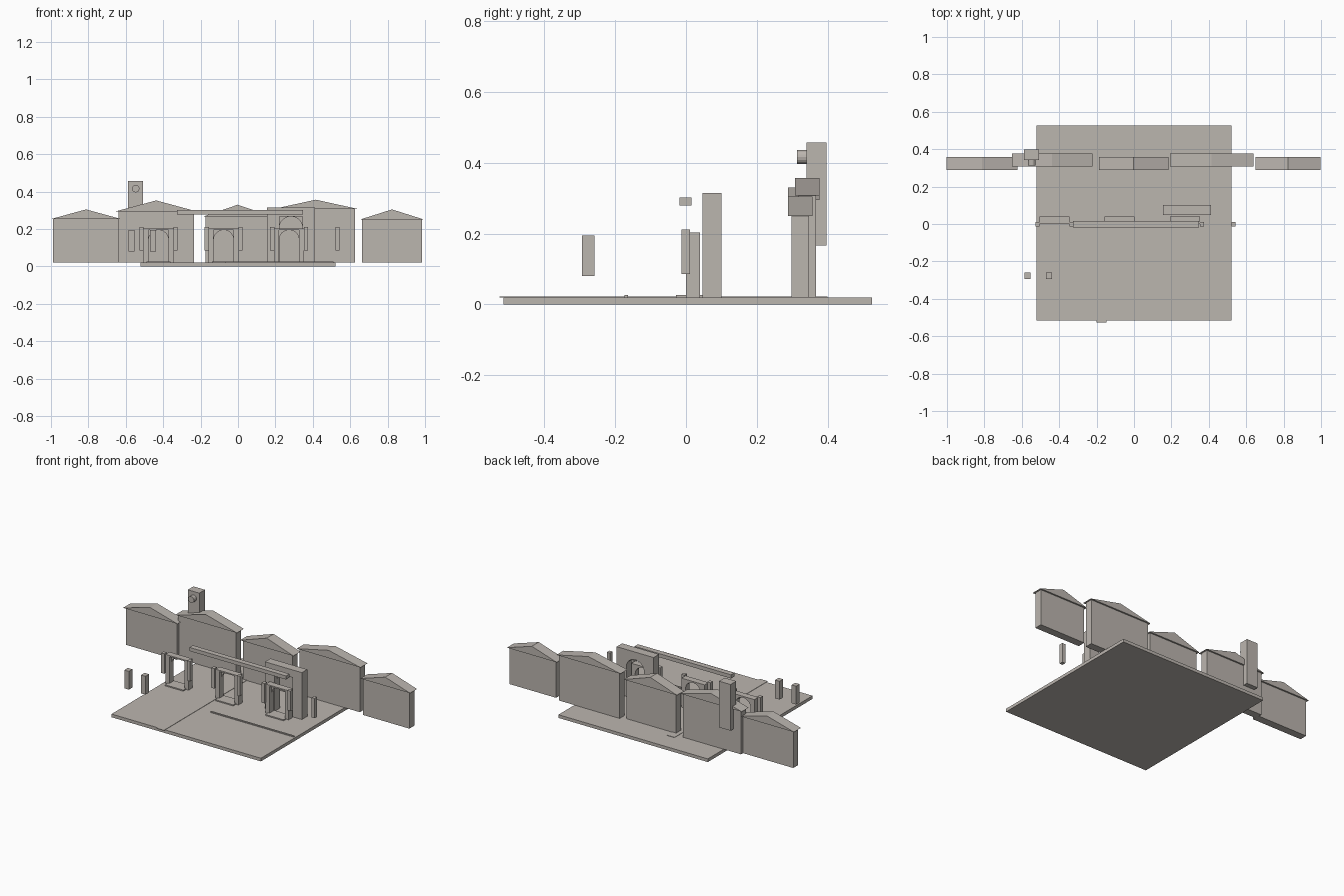
import bpy, bmesh, math

if "Cube" in bpy.data.objects:
    bpy.data.objects.remove(bpy.data.objects["Cube"])

stone = bpy.data.materials.new("warm_grey")
stone.diffuse_color = (0.50, 0.465, 0.43, 1)
stone.use_nodes = True
stone.node_tree.nodes["Principled BSDF"].inputs["Base Color"].default_value = stone.diffuse_color


def extrude_profile(name, pts, y0, y1):
    """Solid made from an (x, z) outline drawn between two depths."""
    bm = bmesh.new()
    face = bm.faces.new([bm.verts.new((x, y0, z)) for x, z in pts])
    out = bmesh.ops.extrude_face_region(bm, geom=[face])
    for v in out["geom"]:
        if isinstance(v, bmesh.types.BMVert):
            v.co.y = y1
    bmesh.ops.recalc_face_normals(bm, faces=bm.faces)
    mesh = bpy.data.meshes.new(name)
    bm.to_mesh(mesh)
    bm.free()
    mesh.materials.append(stone)
    obj = bpy.data.objects.new(name, mesh)
    bpy.context.collection.objects.link(obj)
    return obj


def box(name, x0, x1, y0, y1, z0, z1):
    return extrude_profile(name, [(x0, z0), (x1, z0), (x1, z1), (x0, z1)], y0, y1)


def portal(name, x0, x1, top, cx, r, spring, y0, y1, arched):
    """Wall panel with a square or round-headed opening reaching the floor."""
    pts = [(cx - r, BASE), (x0, BASE), (x0, top), (x1, top), (x1, BASE), (cx + r, BASE)]
    if arched:
        pts += [(cx + r * math.cos(math.pi * i / 16),
                 spring + r * math.sin(math.pi * i / 16)) for i in range(17)]
    else:
        pts += [(cx + r, spring + r), (cx - r, spring + r)]
    return extrude_profile(name, pts, y0, y1)


BASE = 0.02

# Ground, path and kerb line
box("ground", -0.52, 0.52, -0.515, 0.526, 0, BASE)
box("path", -0.2, -0.147, -0.527, 0.4, BASE - 0.001, BASE + 0.002)
box("kerb", -0.07, 0.51, -0.174, -0.164, BASE, 0.026)

# Row of gabled houses: left, right, eave, apex, front, back
houses = [
    (-0.99, -0.635, 0.253, 0.305, 0.298, 0.347),
    (-0.64, -0.235, 0.295, 0.353, 0.318, 0.367),
    (-0.175, 0.172, 0.267, 0.33, 0.298, 0.347),
    (0.205, 0.626, 0.308, 0.357, 0.318, 0.367),
    (0.662, 0.985, 0.25, 0.305, 0.298, 0.347),
]
for i, (x0, x1, eave, apex, y0, y1) in enumerate(houses, 1):
    box(f"house_body_{i}", x0, x1, y0, y1, BASE, eave)
    extrude_profile(f"house_roof_{i}",
                    [(x0 - 0.012, eave), (x1 + 0.012, eave), ((x0 + x1) / 2, apex)],
                    y0 - 0.01, y1 + 0.01)

# Clock tower with a round clock
box("tower", -0.588, -0.508, 0.341, 0.397, 0.166, 0.457)
extrude_profile("clock", [(-0.547 + 0.02 * math.cos(math.tau * i / 16),
                           0.416 + 0.02 * math.sin(math.tau * i / 16)) for i in range(16)],
                0.314, 0.341)

# Doorways with steps and a pair of lanterns each
for i, cx in enumerate((-0.425, -0.077, 0.273), 1):
    portal(f"door_frame_{i}", cx - 0.08, cx + 0.08, 0.203, cx, 0.053, 0.142, 0, 0.02, False)
    portal(f"door_arch_{i}", cx - 0.08, cx + 0.08, 0.203, cx, 0.053, 0.142, 0.02, 0.04, True)
    box(f"door_step_{i}", cx - 0.063, cx + 0.063, -0.028, 0.047, BASE, 0.027)
    for side in (-1, 1):
        x = cx + side * 0.09
        box(f"lantern_{i}_{'left' if side < 0 else 'right'}",
            x - 0.011, x + 0.011, -0.013, 0.012, 0.086, 0.211)
box("end_lantern", 0.522, 0.543, -0.013, 0.012, 0.086, 0.211)

# Tall gate wall behind the right doorway
portal("gate_wall_front", 0.155, 0.412, 0.315, 0.283, 0.062, 0.205, 0.047, 0.073, False)
portal("gate_wall_back", 0.155, 0.412, 0.315, 0.283, 0.062, 0.205, 0.073, 0.101, True)

# Beam over the doors and two floating posts
box("beam", -0.325, 0.347, -0.018, 0.016, 0.279, 0.302)
for i, x in enumerate((-0.57, -0.454), 1):
    box(f"post_{i}", x - 0.016, x + 0.016, -0.294, -0.259, 0.08, 0.195)
